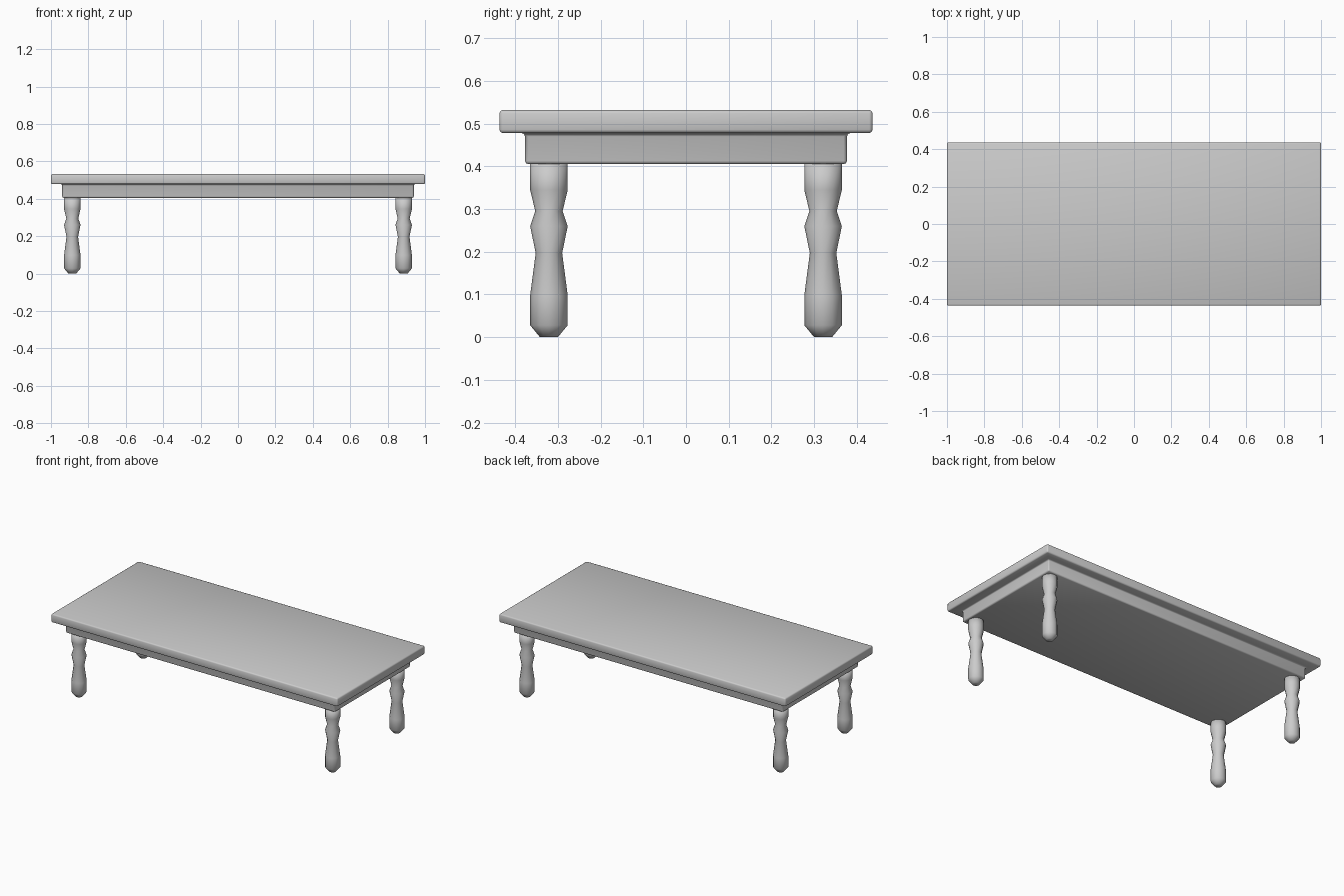
import bpy, bmesh, math
from mathutils import Matrix

if "Cube" in bpy.data.objects:
    bpy.data.objects.remove(bpy.data.objects["Cube"])


def add_object(name, bm):
    bmesh.ops.recalc_face_normals(bm, faces=bm.faces)
    for f in bm.faces:
        f.smooth = True
    mesh = bpy.data.meshes.new(name)
    bm.to_mesh(mesh)
    bm.free()
    obj = bpy.data.objects.new(name, mesh)
    bpy.context.collection.objects.link(obj)
    return obj


# Tabletop slab with the apron inset and extruded from its underside
bm = bmesh.new()
bmesh.ops.create_cube(bm, size=1, matrix=Matrix.Translation((0, 0, 0.505))
                      @ Matrix.Diagonal((2, 0.874, 0.054, 1)))
bm.normal_update()
bottom = min(bm.faces, key=lambda f: f.calc_center_median().z)
bmesh.ops.inset_region(bm, faces=[bottom], thickness=0.06, use_even_offset=True)
ext = bmesh.ops.extrude_discrete_faces(bm, faces=[bottom])
bmesh.ops.translate(bm, verts=ext["faces"][0].verts, vec=(0, 0, -0.073))
table_top = add_object("tabletop_and_apron", bm)
bevel = table_top.modifiers.new("soft_edges", 'BEVEL')
bevel.width = 0.008
bevel.segments = 2
bevel.limit_method = 'ANGLE'

# Turned legs: (radius, height) from foot to apron
PROFILE = [(0.021, 0), (0.044, 0.028), (0.044, 0.098), (0.031, 0.197),
           (0.044, 0.26), (0.032, 0.295), (0.044, 0.345), (0.044, 0.41)]
SIDES = 12


def turned_leg(name, x, y):
    bm = bmesh.new()
    rings = []
    for r, z in PROFILE:
        rings.append([bm.verts.new((x + r * math.cos(math.tau * i / SIDES),
                                    y + r * math.sin(math.tau * i / SIDES), z))
                      for i in range(SIDES)])
    for a, b in zip(rings, rings[1:]):
        for i in range(SIDES):
            j = (i + 1) % SIDES
            bm.faces.new((a[i], a[j], b[j], b[i]))
    bm.faces.new(rings[0])
    bm.faces.new(rings[-1])
    return add_object(name, bm)


for side, sx in (("left", -1), ("right", 1)):
    for end, sy in (("front", -1), ("back", 1)):
        turned_leg(f"{end}_{side}_leg", sx * 0.886, sy * 0.321)
